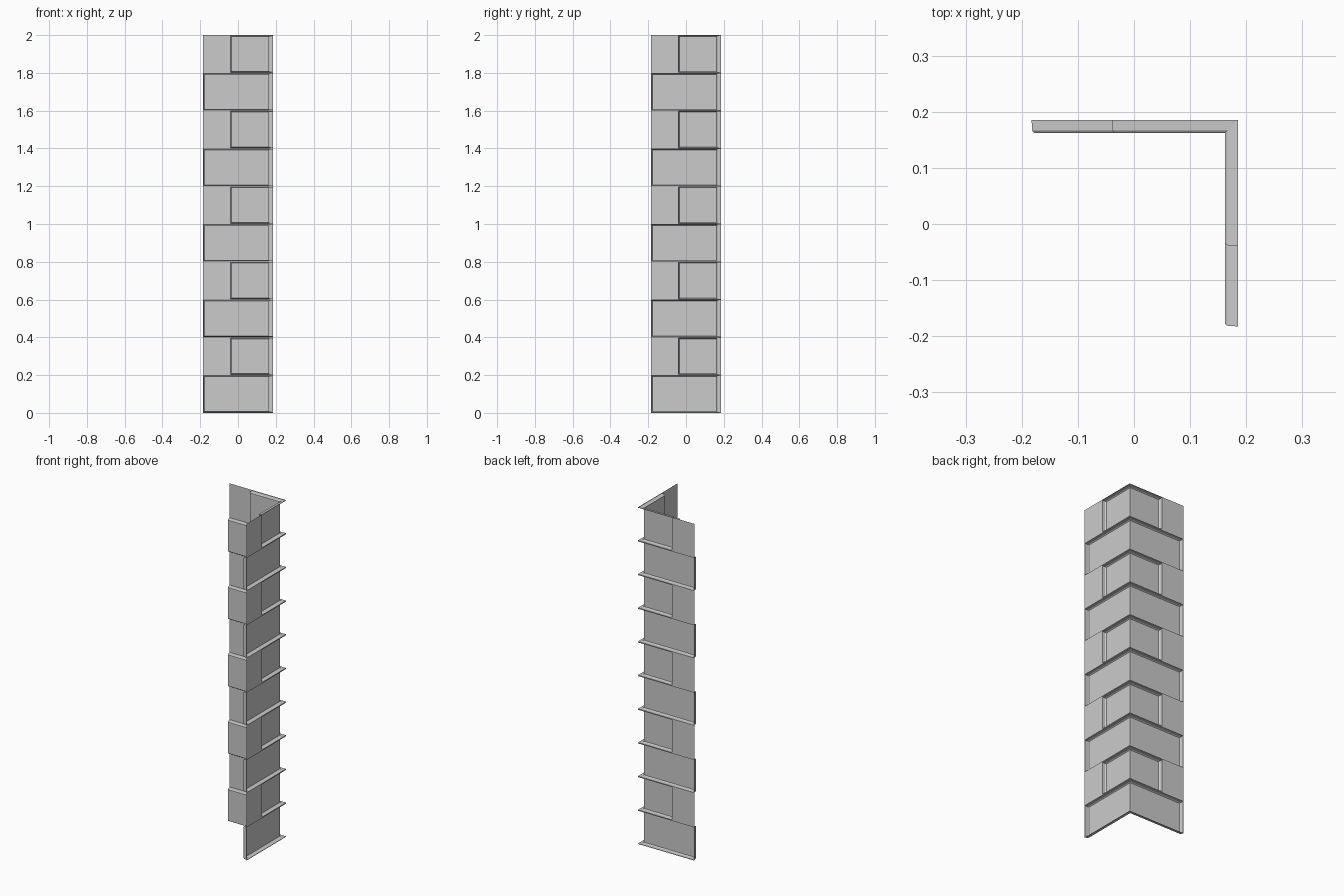
import bpy, bmesh

if "Cube" in bpy.data.objects:
    bpy.data.objects.remove(bpy.data.objects["Cube"])

W = 0.1855        # half width, also the position of the two wall planes
ROW = 0.2         # height of one stone course
SHORT_END = -0.042
# (height above wall, inset from the stone outline): joint lip, side, chamfer
PROFILE = [(0, 0), (0, 0.003), (0.019, 0.004), (0.0235, 0.0075)]


def ring(bm, end, z0, z1, depth, inset):
    """L-shaped outline of a stone wrapped into the inside corner."""
    c = W - depth
    e = end + inset
    lo, hi = z0 + inset, z1 - inset
    pts = [(e, c, lo), (c, c, lo), (c, e, lo), (c, e, hi), (c, c, hi), (e, c, hi)]
    return [bm.verts.new(p) for p in pts]


def build_course(index):
    z0, z1 = index * ROW, (index + 1) * ROW
    is_long = index % 2 == 0
    end = -W if is_long else SHORT_END
    bm = bmesh.new()
    # raised stone, open at the back
    rings = [ring(bm, end, z0, z1, d, i) for d, i in PROFILE]
    for a, b in zip(rings, rings[1:]):
        for k in range(6):
            n = (k + 1) % 6
            bm.faces.new((a[k], a[n], b[n], b[k]))
    f = rings[-1]
    bm.faces.new((f[0], f[1], f[4], f[5]))
    bm.faces.new((f[1], f[2], f[3], f[4]))
    # flat wall panels beside the short stones
    if not is_long:
        r = rings[0]
        a0, a1 = bm.verts.new((-W, W, z0)), bm.verts.new((-W, W, z1))
        b0, b1 = bm.verts.new((W, -W, z0)), bm.verts.new((W, -W, z1))
        bm.faces.new((a0, r[0], r[5], a1))
        bm.faces.new((r[2], b0, b1, r[3]))
    bm.normal_update()
    name = ("long" if is_long else "short") + "_corner_stone_%02d" % (index + 1)
    mesh = bpy.data.meshes.new(name)
    bm.to_mesh(mesh)
    bm.free()
    bpy.context.collection.objects.link(bpy.data.objects.new(name, mesh))


# ten alternating courses
for i in range(10):
    build_course(i)
